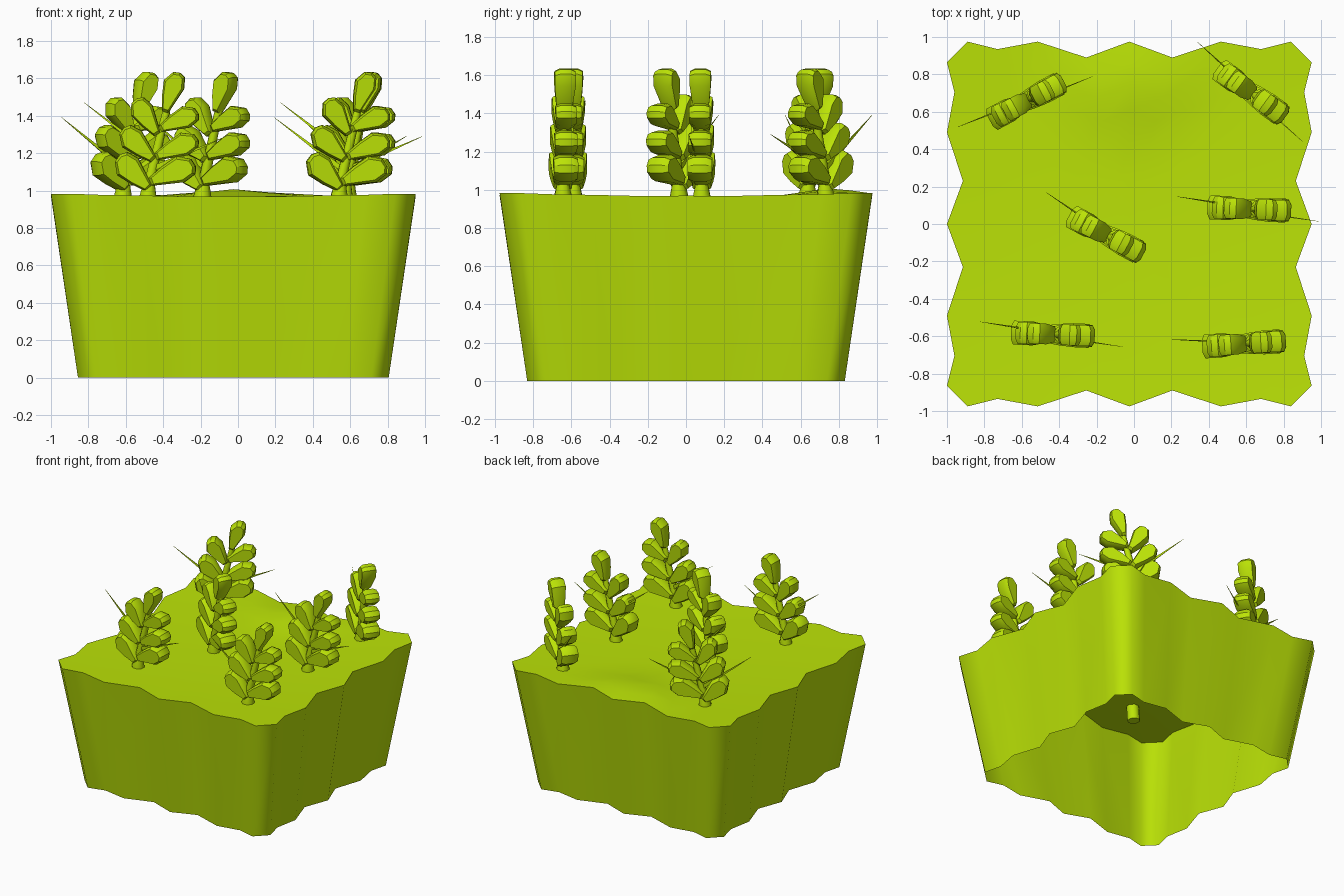
import bpy, bmesh, math
from mathutils import Vector, Matrix

if "Cube" in bpy.data.objects:
    bpy.data.objects.remove(bpy.data.objects["Cube"])

green = bpy.data.materials.new("leaf_green")
green.diffuse_color = (0.50, 0.77, 0.002, 1)
green.use_nodes = True
green.node_tree.nodes["Principled BSDF"].inputs["Base Color"].default_value = green.diffuse_color


def finish(bm, name, angle, fix_normals=True):
    if fix_normals:
        bmesh.ops.recalc_face_normals(bm, faces=bm.faces)
    me = bpy.data.meshes.new(name)
    bm.to_mesh(me)
    bm.free()
    me.materials.append(green)
    ob = bpy.data.objects.new(name, me)
    bpy.context.collection.objects.link(ob)
    bpy.ops.object.select_all(action='DESELECT')
    ob.select_set(True)
    bpy.context.view_layer.objects.active = ob
    bpy.ops.object.shade_smooth_by_angle(angle=math.radians(angle))
    return ob


def bridge(bm, a, b):
    n = len(a)
    for i in range(n):
        bm.faces.new((a[i], a[(i + 1) % n], b[(i + 1) % n], b[i]))


# Wavy square outline: one side, repeated four times
CX = -0.025
side = [(.865, .975), (.705, .935), (.49, .975), (.23, .89), (0, .975),
        (-.23, .89), (-.49, .975), (-.705, .935), (-.865, .975)]
outline = []
for k in range(4):
    rot = Matrix.Rotation(k * math.pi / 2, 2)
    outline += [rot @ Vector(p) for p in side]


def ground_height(x, y):
    r2 = min(x * x + y * y, 1.7)
    bump = 0.045 * math.exp(-(x / .28) ** 2 - ((y - .74) / .2) ** 2)
    return 0.952 + 0.018 * r2 + bump


# Soil block walls, open at the bottom
bm = bmesh.new()
low = [bm.verts.new((CX + p.x * .852, p.y * .852, 0)) for p in outline]
high = [bm.verts.new((CX + p.x, p.y, ground_height(p.x, p.y))) for p in outline]
bridge(bm, low, high)
finish(bm, "block_walls", 75, False)

# Gently uneven ground
bm = bmesh.new()
prev = None
for s in (1, .88, .76, .62, .45, .25):
    ring = [bm.verts.new((CX + p.x * s, p.y * s, ground_height(p.x * s, p.y * s)))
            for p in outline]
    if prev:
        bridge(bm, prev, ring)
    prev = ring
centre = bm.verts.new((CX, 0, ground_height(0, 0)))
for i in range(len(prev)):
    bm.faces.new((prev[i], prev[(i + 1) % len(prev)], centre))
finish(bm, "ground_top", 60, False)


def tube(bm, a, b, sections, sides):
    """Loft from a to b; sections are (position, radius across, radius deep)."""
    a, b = Vector(a), Vector(b)
    d = b - a
    across = Vector((0, 1, 0)).cross(d).normalized()
    depth = d.cross(across).normalized()
    prev = None
    for s, w, t in sections:
        ring = []
        for i in range(sides):
            ang = 2 * math.pi * (i + .5) / sides
            ring.append(bm.verts.new(a + d * s + across * w * math.cos(ang)
                                     + depth * t * math.sin(ang)))
        if prev:
            bridge(bm, prev, ring)
        else:
            bm.faces.new(ring[::-1])
        prev = ring
    bm.faces.new(prev)


# Leaf outline: (position along it, half width); the upper corner is broader
leaf_outline = [(0, .3), (.66, 1), (.93, .75), (1, .25),
                (.97, -.4), (.72, -1), (.35, -.72), (0, -.3)]


def slab_leaf(bm, a, b, w, t):
    """Flat leaf outline in the plant's plane, thickened with bevelled rims."""
    a, b = Vector(a), Vector(b)
    d = b - a
    across = Vector((0, 1, 0)).cross(d).normalized()
    prev = None
    for y, k in ((-t, .8), (-t * .55, 1), (t * .55, 1), (t, .8)):
        # the slab thins towards the stem
        ring = [bm.verts.new(a + d * (.52 + (s - .52) * (1 - (1 - k) * .6))
                             + across * (v * w * k)
                             + Vector((0, y * (.75 + .25 * min(s / .6, 1)), 0)))
                for s, v in leaf_outline]
        if prev:
            bridge(bm, prev, ring)
        else:
            bm.faces.new(ring[::-1])
        prev = ring
    bm.faces.new(prev)


# Leaves: base u, base z, tip u, tip z, half width, half depth
leaves = [(-.043, 1.01, -.212, 1.18, .072, .064),
          (-.04, 1.045, .198, 1.145, .072, .064),
          (-.02, 1.165, -.19, 1.325, .067, .059),
          (-.01, 1.18, .214, 1.28, .063, .059),
          (0, 1.30, -.122, 1.485, .063, .055),
          (.015, 1.33, .214, 1.422, .06, .055),
          (.04, 1.42, .11, 1.633, .058, .055)]


def plant(name, x, y, turn, left_z, right_spike):
    place = Matrix.Translation((x, y, 0)) @ Matrix.Rotation(math.radians(turn), 4, 'Z')
    # Stem
    bm = bmesh.new()
    tube(bm, (-.06, 0, .85), (-.045, 0, 1.05),
         [(0, .048, .048), (.6, .048, .048), (1, .03, .03)], 8)
    tube(bm, (-.047, 0, 1.03), (.06, 0, 1.48), [(0, .03, .03), (1, .02, .02)], 8)
    bm.transform(place)
    finish(bm, name + "_stem", 50)
    # Chunky blunt leaves
    bm = bmesh.new()
    for u0, z0, u1, z1, w, t in leaves:
        slab_leaf(bm, (u0, 0, z0), (u1, 0, z1), w, t)
    bm.transform(place)
    finish(bm, name + "_leaves", 32)
    # Thin needles
    bm = bmesh.new()
    needle = [(0, .02, .01), (.5, .01, .005), (1, .001, .001)]
    tube(bm, (-.03, .01, left_z - .28), (-.395, .05, left_z), needle, 4)
    if right_spike:
        tube(bm, (-.02, -.01, 1.12), (.37, -.05, 1.29), needle, 4)
    bm.transform(place)
    finish(bm, name + "_needles", 30)


plant("plant_back_left", -.57, .66, 28, 1.39, True)
plant("plant_back_right", .63, .70, -36, 1.39, True)
plant("plant_middle", -.145, -.06, -28, 1.39, False)
plant("plant_right", .62, .08, -2.5, 1.47, True)
plant("plant_front_left", -.43, -.59, -2.5, 1.47, True)
plant("plant_front_right", .592, -.64, 4, 1.39, False)
